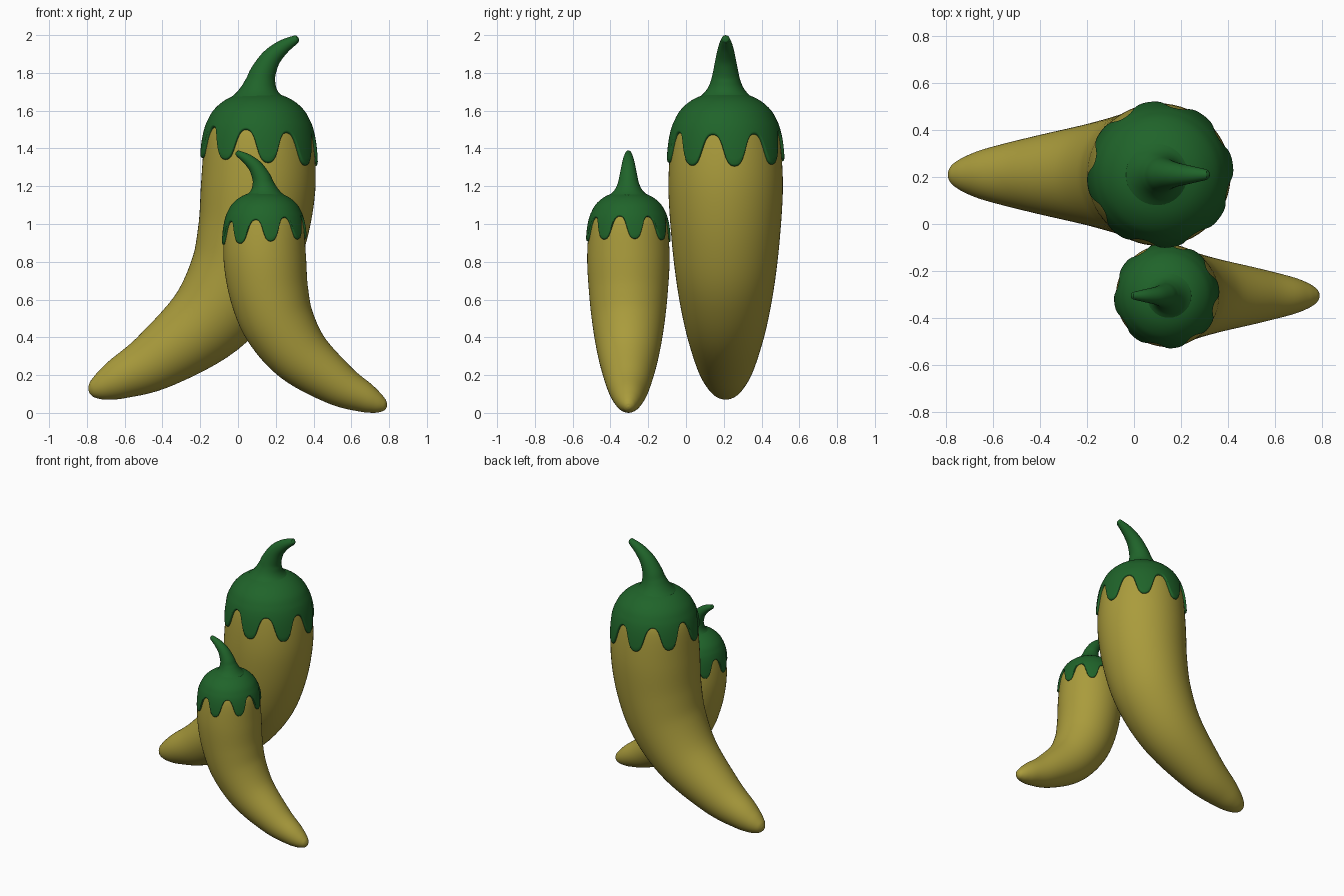
import bpy, bmesh, math
from mathutils import Vector, Matrix

if "Cube" in bpy.data.objects:
    bpy.data.objects.remove(bpy.data.objects["Cube"])


def material(name, rgb):
    m = bpy.data.materials.new(name)
    m.diffuse_color = (*rgb, 1)
    m.use_nodes = True
    m.node_tree.nodes["Principled BSDF"].inputs["Base Color"].default_value = m.diffuse_color
    return m


YELLOW = material("yellow_skin", (0.40, 0.33, 0.045))
GREEN = material("green_stalk", (0.014, 0.127, 0.023))


def smooth_path(pts, steps):
    """Catmull-Rom interpolation of a short list of points."""
    pts = [Vector(p) for p in pts]
    pts = [2 * pts[0] - pts[1]] + pts + [2 * pts[-1] - pts[-2]]
    out = []
    for a, b, c, d in zip(pts, pts[1:], pts[2:], pts[3:]):
        for i in range(steps):
            t = i / steps
            out.append(0.5 * (2 * b + (c - a) * t + (2 * a - 5 * b + 4 * c - d) * t * t
                              + (3 * b - a - 3 * c + d) * t ** 3))
    return out + [pts[-2]]


def loft(name, rings, mat, matrix, close_end=True):
    """Skin closed rings of points into one smooth mesh."""
    bm = bmesh.new()
    rows = [[bm.verts.new(matrix @ Vector(p)) for p in ring] for ring in rings]
    n = len(rows[0])
    for a, b in zip(rows, rows[1:]):
        for i in range(n):
            j = (i + 1) % n
            bm.faces.new((a[i], b[i], b[j], a[j]))
    bm.faces.new(rows[0])
    if close_end:
        bm.faces.new(rows[-1][::-1])
    bmesh.ops.recalc_face_normals(bm, faces=bm.faces)
    for f in bm.faces:
        f.smooth = True
    me = bpy.data.meshes.new(name)
    bm.to_mesh(me)
    bm.free()
    me.materials.append(mat)
    ob = bpy.data.objects.new(name, me)
    bpy.context.collection.objects.link(ob)
    return ob


def tube_rings(pts, steps, sides):
    """Round sections along a curved path (x, z, radius) in the xz plane."""
    path = smooth_path([(x, z, r) for x, z, r in pts], steps)
    rings = []
    for k, p in enumerate(path):
        q, s = path[max(k - 1, 0)], path[min(k + 1, len(path) - 1)]
        t = Vector((s.x - q.x, 0, s.y - q.y)).normalized()
        side = Vector((t.z, 0, -t.x))
        c, r = Vector((p.x, 0, p.y)), max(p.z, 0.002)
        rings.append([c + r * (math.cos(a) * side + math.sin(a) * Vector((0, 1, 0)))
                      for a in (2 * math.pi * i / sides for i in range(sides))])
    return rings


# x is measured from the cap axis
BODY = [(0, 1.64, 0.05), (0, 1.62, 0.19), (0, 1.53, 0.262), (0, 1.42, 0.29), (-0.003, 1.2, 0.303),
        (-0.035, 0.95, 0.289), (-0.11, 0.72, 0.264), (-0.27, 0.49, 0.222), (-0.535, 0.285, 0.162),
        (-0.73, 0.185, 0.113), (-0.82, 0.144, 0.080), (-0.872, 0.124, 0.050),
        (-0.893, 0.117, 0.026), (-0.9, 0.115, 0.004)]
STEM = [(0, 1.66, 0.15), (0.003, 1.705, 0.105), (0.01, 1.75, 0.081), (0.023, 1.80, 0.068),
        (0.063, 1.875, 0.053), (0.125, 1.935, 0.039), (0.19, 1.974, 0.024),
        (0.204, 1.980, 0.018), (0.211, 1.983, 0.005)]
DOME = [(0.03, 1.705), (0.10, 1.69), (0.18, 1.655), (0.242, 1.60), (0.278, 1.535)]


def cap_rings(sides=192, lobes=8):
    """Dome with a scalloped, rounded lower rim."""
    cols = []
    for i in range(sides):
        a = 2 * math.pi * i / sides            # angle from the front towards +x
        wave = math.cos(lobes * (a + math.radians(13.5)))
        wave = math.tanh(1.3 * wave) / math.tanh(1.3)
        rim = 1.41 + 0.083 * wave - 0.022 * math.sin(a)
        prof = [(p.x, p.y) for p in smooth_path(DOME, 4)]
        for k in range(1, 9):
            z = 1.535 + (rim + 0.012 - 1.535) * k / 8
            prof.append((0.278 + 0.04 * (1 - math.exp(-(1.535 - z) / 0.1)), z))
        r, z = prof[-1]
        prof += [(r - 0.003, rim + 0.004), (r - 0.011, rim), (r - 0.04, rim + 0.004)]
        cols.append([(r * math.sin(a), -r * math.cos(a), z) for r, z in prof])
    return [list(ring) for ring in zip(*cols)]


def pepper(prefix, loc, scale, turn):
    m = Matrix.Translation(loc) @ Matrix.Rotation(turn, 4, 'Z') @ Matrix.Scale(scale, 4)
    loft(prefix + "_pepper_body", tube_rings(BODY, 6, 64), YELLOW, m)
    loft(prefix + "_pepper_cap", cap_rings(), GREEN, m, close_end=False)
    loft(prefix + "_pepper_stem", tube_rings(STEM, 5, 40), GREEN, m)


# The small pepper is the large one turned around and scaled down
pepper("large", (0.11, 0.21, 0), 1.0, 0)
pepper("small", (0.14, -0.305, -0.05), 0.72, math.pi)
